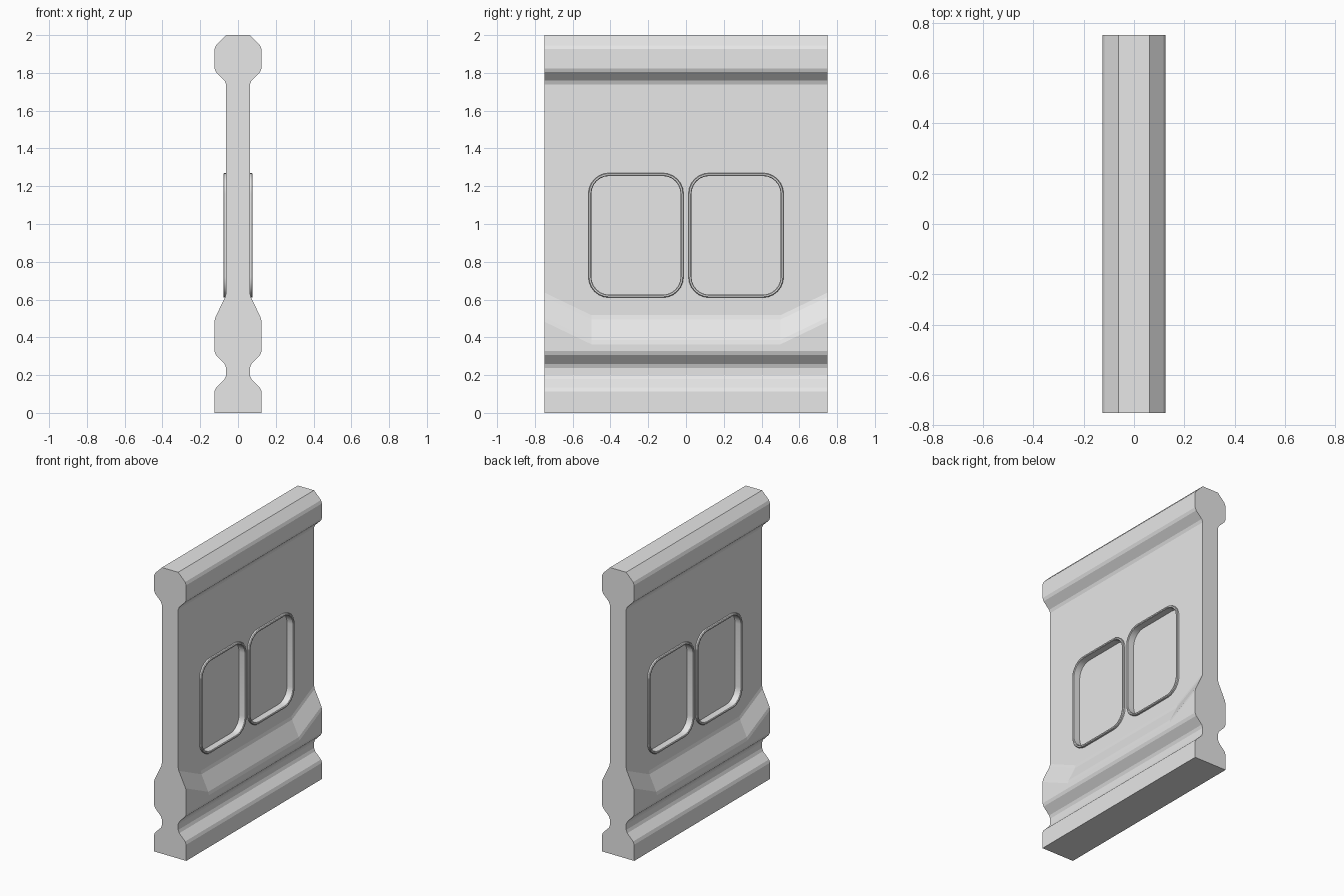
import bpy, bmesh, math
from mathutils import Vector

cube = bpy.data.objects.get("Cube")
if cube:
    bpy.data.objects.remove(cube, do_unlink=True)

grey = bpy.data.materials.new("light_grey")
grey.use_nodes = True
colour = (0.8, 0.8, 0.8, 1)
grey.diffuse_color = colour
grey.node_tree.nodes["Principled BSDF"].inputs["Base Color"].default_value = colour

WALL, EDGE = 0.0625, 0.125      # half thickness of the wall and of its mouldings


def loft(name, loops, caps):
    """Join equal closed loops of points with quads; cap the chosen loops."""
    bm = bmesh.new()
    rings = [[bm.verts.new(p) for p in loop] for loop in loops]
    n = len(rings[0])
    for a, b in zip(rings, rings[1:]):
        for i in range(n):
            j = (i + 1) % n
            bm.faces.new((a[i], a[j], b[j], b[i]))
    for i in caps:
        bm.faces.new(rings[i])
    bmesh.ops.recalc_face_normals(bm, faces=bm.faces)
    mesh = bpy.data.meshes.new(name)
    bm.to_mesh(mesh)
    bm.free()
    mesh.materials.append(grey)
    obj = bpy.data.objects.new(name, mesh)
    bpy.context.collection.objects.link(obj)
    return obj


def section(y, drop):
    """Wall cross-section at y, its ledge lowered by drop, corners eased."""
    half = [(EDGE, 0), (EDGE, 0.125), (WALL, 0.1875), (WALL, 0.25),
            (EDGE, 0.315), (EDGE, 0.495 - drop), (WALL, 0.625 - drop),
            (WALL, 1.75), (EDGE, 1.8125), (EDGE, 1.9375), (WALL, 2)]
    pts = [Vector(p) for p in half]
    eased = [pts[0]]
    for before, p, after in zip(pts, pts[1:], pts[2:]):
        eased += [p + (q - p).normalized() * 0.012 for q in (before, after)]
    eased.append(pts[-1])
    return ([(p.x, y, p.y) for p in eased]
            + [(-p.x, y, p.y) for p in reversed(eased)])


def rounded(x, yc, inset):
    """Rounded window outline at depth x."""
    w, h, r = 0.252 - inset, 0.33 - inset, 0.11 - inset
    loop = []
    for k, (sy, sz) in enumerate([(1, 1), (-1, 1), (-1, -1), (1, -1)]):
        for i in range(7):
            a = math.radians(90 * k + 15 * i)
            loop.append((x, yc + sy * (w - r) + r * math.cos(a),
                         0.94 + sz * (h - r) + r * math.sin(a)))
    return loop


# Wall panel with cap, ledge and plinth
wall = loft("wall_panel", [section(-0.75, 0), section(-0.5, 0.12),
                           section(0.5, 0.12), section(0.75, 0)], (0, 3))

# Window recesses on both sides
bpy.context.view_layer.objects.active = wall
frames = []
for side, side_name in ((1, "left"), (-1, "right")):
    for yc, place in ((-0.265, "front"), (0.265, "back")):
        cutter = loft("window_cutter", [rounded(side * x, yc, 0.008)
                                        for x in (0.02, 0.2)], (0, 1))
        cutter.hide_render = True
        mod = wall.modifiers.new("recess", "BOOLEAN")
        mod.operation, mod.solver, mod.object = "DIFFERENCE", "EXACT", cutter
        bpy.ops.object.modifier_apply(modifier=mod.name)
        bpy.data.objects.remove(cutter, do_unlink=True)

        # Raised rim, recess lining and back pane
        steps = [(0, 0.058), (0, 0.073), (0.004, 0.078),
                 (0.012, 0.078), (0.016, 0.074), (0.016, 0.028)]
        frame = loft(f"{side_name}_{place}_window",
                     [rounded(side * x, yc, d) for d, x in steps], (5,))
        # The pane always faces outward
        if frame.data.polygons[-1].normal.x * side < 0:
            frame.data.flip_normals()
        frames.append(frame)

# Smooth the window corners
bpy.ops.object.select_all(action="DESELECT")
for frame in frames:
    frame.select_set(True)
bpy.context.view_layer.objects.active = frames[0]
bpy.ops.object.shade_smooth_by_angle(angle=math.radians(30))
